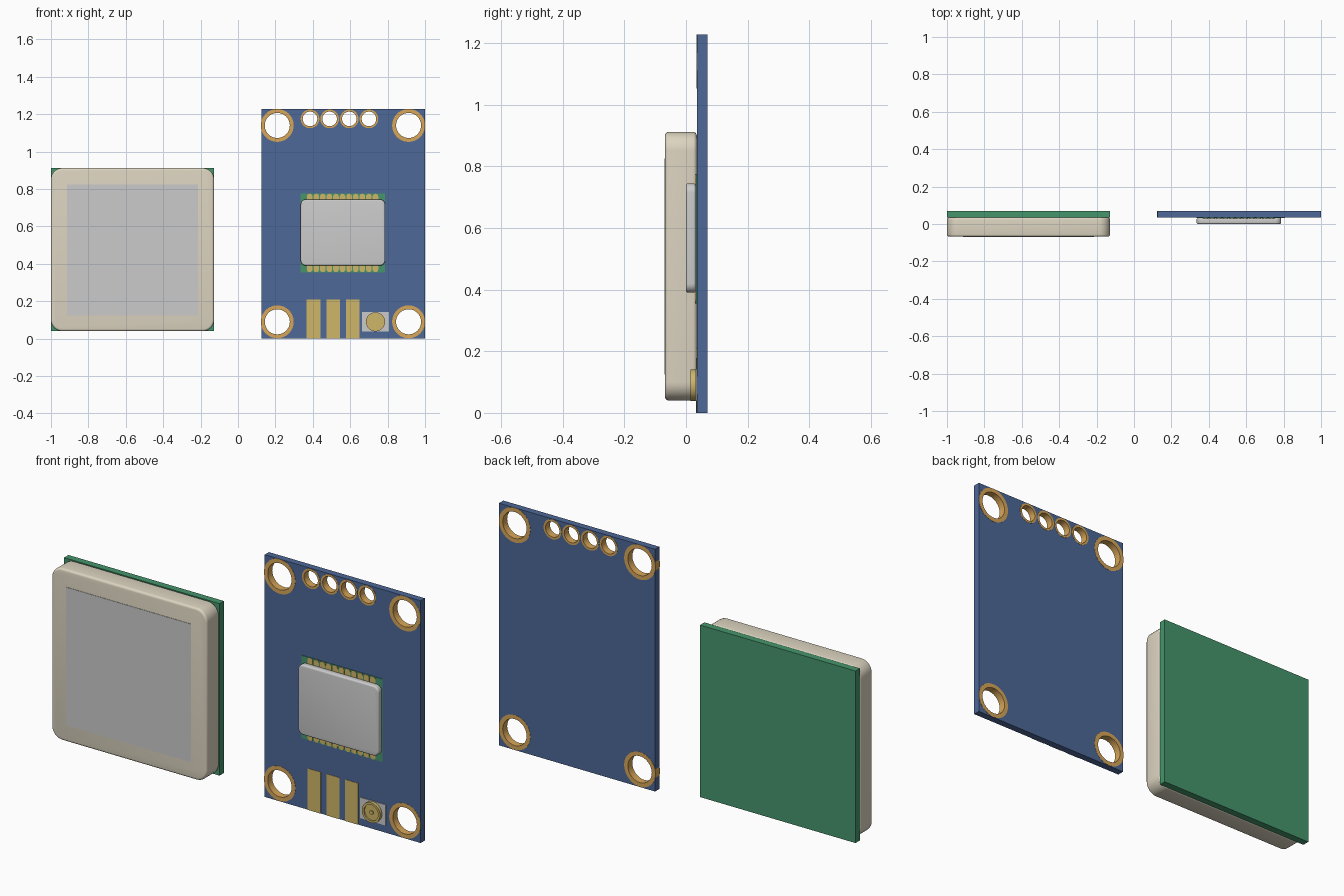
import bpy, bmesh, math
from mathutils import Matrix

if "Cube" in bpy.data.objects:
    bpy.data.objects.remove(bpy.data.objects["Cube"])


def material(name, rgb):
    m = bpy.data.materials.new(name)
    m.diffuse_color = (*rgb, 1)
    m.use_nodes = True
    m.node_tree.nodes["Principled BSDF"].inputs["Base Color"].default_value = m.diffuse_color
    return m


BLUE = material("blue_board", (0.075, 0.14, 0.31))
GREEN = material("green_board", (0.06, 0.30, 0.15))
CREAM = material("ceramic", (0.72, 0.66, 0.53))
GOLD = material("gold", (0.62, 0.47, 0.14))
COPPER = material("copper", (0.68, 0.38, 0.10))
WHITE = material("white_plastic", (0.6, 0.6, 0.62))


def finish(ob, mat, smooth):
    if mat:
        ob.data.materials.append(mat)
    if smooth:
        bpy.ops.object.select_all(action='DESELECT')
        ob.select_set(True)
        bpy.context.view_layer.objects.active = ob
        bpy.ops.object.shade_smooth_by_angle(angle=math.radians(35))
    return ob


def rect(x0, x1, z0, z1):
    return [(x0, z0), (x1, z0), (x1, z1), (x0, z1)]


def circle(x, z, r, n=40):
    return [(x + r * math.cos(2 * math.pi * i / n),
             z + r * math.sin(2 * math.pi * i / n)) for i in range(n)]


def plate(name, loops, y0, y1, mat=None, smooth=False):
    """Extrude x-z outlines (inner loops become holes) from y0 to y1."""
    cu = bpy.data.curves.new(name, 'CURVE')
    cu.dimensions = '2D'
    cu.fill_mode = 'BOTH'
    cu.extrude = (y1 - y0) / 2
    for pts in loops:
        sp = cu.splines.new('POLY')
        sp.points.add(len(pts) - 1)
        for p, (x, z) in zip(sp.points, pts):
            p.co = (x, z, 0, 1)
        sp.use_cyclic_u = True
    tmp = bpy.data.objects.new(name + "_outline", cu)
    bpy.context.collection.objects.link(tmp)
    bpy.context.view_layer.update()
    dg = bpy.context.evaluated_depsgraph_get()
    me = bpy.data.meshes.new_from_object(tmp.evaluated_get(dg))
    bpy.data.objects.remove(tmp)
    me.name = name
    me.materials.clear()
    me.transform(Matrix.Translation((0, (y0 + y1) / 2, 0)) @ Matrix.Rotation(math.pi / 2, 4, 'X'))
    bm = bmesh.new()
    bm.from_mesh(me)
    bmesh.ops.remove_doubles(bm, verts=bm.verts, dist=1e-5)
    bmesh.ops.recalc_face_normals(bm, faces=bm.faces)
    for f in bm.faces:
        f.smooth = False
    bm.to_mesh(me)
    bm.free()
    ob = bpy.data.objects.new(name, me)
    bpy.context.collection.objects.link(ob)
    return finish(ob, mat, smooth)


def soft_block(name, x0, x1, y0, y1, z0, z1, corner, edge, mat=None):
    """Block with large rounded corners seen from the front and soft rims."""
    bm = bmesh.new()
    bmesh.ops.create_cube(bm, size=1, matrix=Matrix.Translation(
        ((x0 + x1) / 2, (y0 + y1) / 2, (z0 + z1) / 2)) @ Matrix.Diagonal((x1 - x0, y1 - y0, z1 - z0, 1)))
    along_y = [e for e in bm.edges if abs(e.verts[0].co.y - e.verts[1].co.y) > 1e-4]
    bmesh.ops.bevel(bm, geom=along_y, offset=corner, segments=8, profile=0.5, affect='EDGES')
    rims = [e for e in bm.edges if abs(e.verts[0].co.y - e.verts[1].co.y) < 1e-4]
    bmesh.ops.bevel(bm, geom=rims, offset=edge, segments=4, profile=0.5, affect='EDGES')
    me = bpy.data.meshes.new(name)
    bm.to_mesh(me)
    bm.free()
    ob = bpy.data.objects.new(name, me)
    bpy.context.collection.objects.link(ob)
    return finish(ob, mat, True)


# Antenna: backing board, ceramic block, metal patch
plate("antenna_board", [rect(-1, -0.128, 0.04, 0.912)], 0.035, 0.07, GREEN)
soft_block("antenna_ceramic", -1, -0.128, -0.068, 0.035, 0.04, 0.912, 0.06, 0.012, CREAM)
plate("antenna_patch", [rect(-0.915, -0.215, 0.125, 0.825)], -0.07, -0.066)

# Receiver board with plated holes
mounts = [(x, z, 0.088, 0.067) for x in (0.21, 0.912) for z in (0.09, 1.14)]
pins = [(0.385 + 0.105 * i, 1.175, 0.05, 0.039) for i in range(4)]
holes = mounts + pins
plate("receiver_board",
      [rect(0.125, 1, 0, 1.228)] + [circle(x, z, (a + b) / 2) for x, z, a, b in holes],
      0.035, 0.069, BLUE)
for i, (x, z, a, b) in enumerate(holes):
    name = "mount_ring" if i < 4 else "pin_ring"
    plate(f"{name}_{i}", [circle(x, z, a), circle(x, z, b)], 0.034, 0.07, COPPER, True)

# Receiver module: carrier, rounded solder pads, metal can
plate("module_carrier", [rect(0.335, 0.787, 0.355, 0.775)], 0.032, 0.036, GREEN)
for side, z_in, z_out in (("top", 0.735, 0.76), ("bottom", 0.40, 0.37)):
    s = 1 if z_out > z_in else -1
    for i in range(11):
        x = 0.383 + 0.0352 * i
        arc = [(x + 0.015 * math.cos(math.pi * k / 8),
                z_out + s * 0.015 * math.sin(math.pi * k / 8)) for k in range(9)]
        plate(f"solder_pad_{side}_{i}", [[(x + 0.015, z_in)] + arc + [(x - 0.015, z_in)]],
              0.030, 0.033, GOLD)
soft_block("module_can", 0.335, 0.787, 0.0, 0.032, 0.39, 0.745, 0.03, 0.008)

# Edge contacts
for i in range(3):
    x = 0.367 + 0.105 * i
    plate(f"edge_contact_{i}", [rect(x, x + 0.073, 0, 0.21)], 0.033, 0.037, GOLD)

# Coaxial socket: base, outer shell, recessed floor, centre pin
cx, cz = 0.735, 0.09
plate("socket_base", [rect(0.663, 0.806, 0.038, 0.143)], 0.031, 0.036, WHITE)
plate("socket_shell", [circle(cx, cz, 0.051), circle(cx, cz, 0.04)], 0.015, 0.034, GOLD, True)
plate("socket_floor", [circle(cx, cz, 0.042)], 0.022, 0.033, GOLD, True)
plate("socket_pin", [circle(cx, cz, 0.01, 20)], 0.016, 0.03, GOLD, True)
